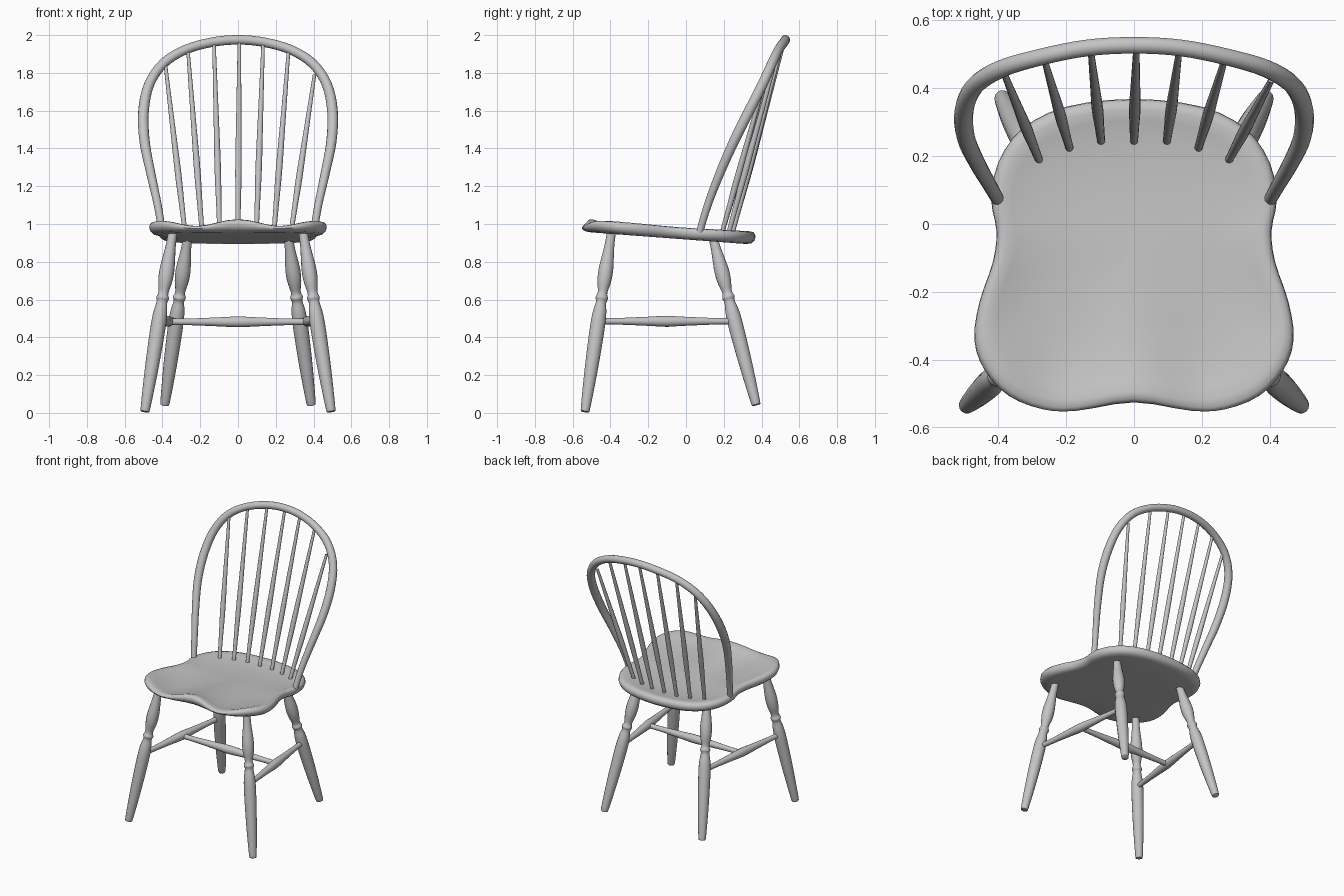
import bpy
import bmesh
import math
from mathutils import Vector

cube = bpy.data.objects.get("Cube")
if cube:
    bpy.data.objects.remove(cube, do_unlink=True)

grey = bpy.data.materials.new("plain grey")
grey.use_nodes = True
grey.diffuse_color = (0.55, 0.55, 0.55, 1)
grey.node_tree.nodes["Principled BSDF"].inputs["Base Color"].default_value = (0.55, 0.55, 0.55, 1)


def spline(points, steps, closed=False):
    """Smooth curve through points of any dimension."""
    p = [Vector(q) for q in points]
    n = len(p)
    pick = (lambda i: p[i % n]) if closed else (lambda i: p[max(0, min(n - 1, i))])
    out = []
    for i in range(n if closed else n - 1):
        a, b, c, d = (pick(i + k) for k in (-1, 0, 1, 2))
        for s in range(steps):
            t = s / steps
            out.append((b * 2 + (c - a) * t + (a * 2 - b * 5 + c * 4 - d) * t ** 2
                        + (b * 3 - a - c * 3 + d) * t ** 3) * 0.5)
    return out if closed else out + [p[-1]]


def loft(name, rings):
    """Skin a stack of rings and cap both ends."""
    bm = bmesh.new()
    loops = [[bm.verts.new(co) for co in ring] for ring in rings]
    for lo, hi in zip(loops, loops[1:]):
        for i in range(len(lo)):
            j = (i + 1) % len(lo)
            bm.faces.new((lo[i], lo[j], hi[j], hi[i]))
    bm.faces.new(loops[0])
    bm.faces.new(loops[-1])
    bmesh.ops.recalc_face_normals(bm, faces=bm.faces)
    mesh = bpy.data.meshes.new(name)
    bm.to_mesh(mesh)
    bm.free()
    mesh.materials.append(grey)
    obj = bpy.data.objects.new(name, mesh)
    bpy.context.collection.objects.link(obj)
    bpy.ops.object.select_all(action='DESELECT')
    obj.select_set(True)
    bpy.context.view_layer.objects.active = obj
    bpy.ops.object.shade_smooth_by_angle(angle=math.radians(50))
    return obj


def tube(name, path, ref, sides=14):
    """Round bar along a path of (x, y, z, radius)."""
    rings = []
    for i, p in enumerate(path):
        tangent = (path[min(i + 1, len(path) - 1)] - path[max(i - 1, 0)]).to_3d().normalized()
        u = tangent.cross(Vector(ref)).normalized()
        v = tangent.cross(u)
        turn = [2 * math.pi * k / sides for k in range(sides)]
        rings.append([p.to_3d() + (u * math.cos(a) + v * math.sin(a)) * p.w for a in turn])
    return loft(name, rings)


def turned(name, start, end, profile, ref=(0, 1, 0)):
    """Straight lathe-turned bar; profile is (fraction, radius)."""
    a, b = Vector(start), Vector(end)
    path = [(*a.lerp(b, t), r) for t, r in profile]
    return tube(name, spline(path, 4), ref)


# Seat: saddle-shaped slab with a front pommel and a raised rim
half = [(0.17, -0.55), (0.27, -0.545), (0.37, -0.505), (0.44, -0.43), (0.47, -0.34),
        (0.455, -0.23), (0.415, -0.11), (0.405, -0.02), (0.42, 0.07), (0.4, 0.18),
        (0.33, 0.28), (0.2, 0.345)]
outline = spline([(0, -0.525)] + half + [(0, 0.368)]
                 + [(-x, y) for x, y in reversed(half)], 3, closed=True)
centre = Vector((0, -0.08))


def seat_point(co, scale, mix):
    x, y = centre + (co - centre) * scale
    front = max(0, -y / 0.5)
    top = 0.98 - 0.055 * y + front * 0.018 * math.cos(2 * math.pi * x / 0.44)
    top -= 0.03 * max(0, 1 - (scale / 0.93) ** 4)
    bottom = 0.918 - 0.075 * y
    return x, y, bottom + (top - bottom) * mix


section = [(0.02, 1), (0.25, 1), (0.45, 1), (0.62, 1), (0.76, 1), (0.86, 1), (0.93, 1),
           (0.975, 0.94), (0.995, 0.78), (1, 0.55), (0.985, 0.28), (0.95, 0.08),
           (0.89, 0), (0.5, 0), (0.02, 0)]
loft("seat", [[seat_point(co, s, m) for co in outline] for s, m in section])

# Legs and side stretchers
leg_profile = [(0, 0.024), (0.08, 0.027), (0.2, 0.039), (0.27, 0.037), (0.335, 0.026),
               (0.365, 0.034), (0.39, 0.028), (0.45, 0.037), (0.54, 0.04),
               (0.75, 0.036), (0.97, 0.026), (1, 0.021)]
stretcher_profile = [(0, 0.017), (0.15, 0.018), (0.35, 0.024), (0.5, 0.029),
                     (0.65, 0.024), (0.85, 0.018), (1, 0.017)]
for side, s in (("left", 1), ("right", -1)):
    turned(side + "_front_leg", (s * 0.345, -0.395, 0.955), (s * 0.493, -0.535, 0.006), leg_profile)
    turned(side + "_back_leg", (s * 0.265, 0.14, 0.94), (s * 0.388, 0.372, 0.042), leg_profile)
    turned(side + "_side_stretcher", (s * 0.415, -0.465, 0.485), (s * 0.33, 0.255, 0.485),
           stretcher_profile, (0, 0, 1))
turned("cross_stretcher", (-0.37, -0.1, 0.482), (0.37, -0.1, 0.482), stretcher_profile, (0, 0, 1))

# Bow: bent hoop leaning back from the seat
bow_half = [(0.4, 0.07, 0.95, 0.019), (0.425, 0.115, 1.1, 0.021), (0.462, 0.18, 1.27, 0.024),
            (0.495, 0.255, 1.44, 0.027), (0.5, 0.335, 1.6, 0.028), (0.47, 0.405, 1.74, 0.027),
            (0.395, 0.455, 1.85, 0.026), (0.28, 0.49, 1.922, 0.025), (0.14, 0.518, 1.962, 0.025)]
bow = bow_half + [(0, 0.526, 1.975, 0.025)] + [(-x, y, z, r) for x, y, z, r in reversed(bow_half)]
tube("back_bow", spline(bow, 4), (0, 0.9, -0.43))

# Spindles: foot (x, y) on the seat, head (x, y, z) under the bow
spindles = [((-0.28, 0.19), (-0.385, 0.45, 1.85)), ((-0.19, 0.225), (-0.265, 0.488, 1.92)),
            ((-0.097, 0.245), (-0.127, 0.51, 1.955)), ((0, 0.245), (0.007, 0.52, 1.965)),
            ((0.097, 0.245), (0.133, 0.51, 1.955)), ((0.19, 0.225), (0.268, 0.488, 1.92)),
            ((0.28, 0.19), (0.405, 0.425, 1.79))]
spindle_profile = [(0, 0.012), (0.15, 0.014), (0.35, 0.017), (0.6, 0.014), (1, 0.009)]
for i, (foot, head) in enumerate(spindles, 1):
    turned(f"spindle_{i}", (*foot, 0.95), head, spindle_profile)
